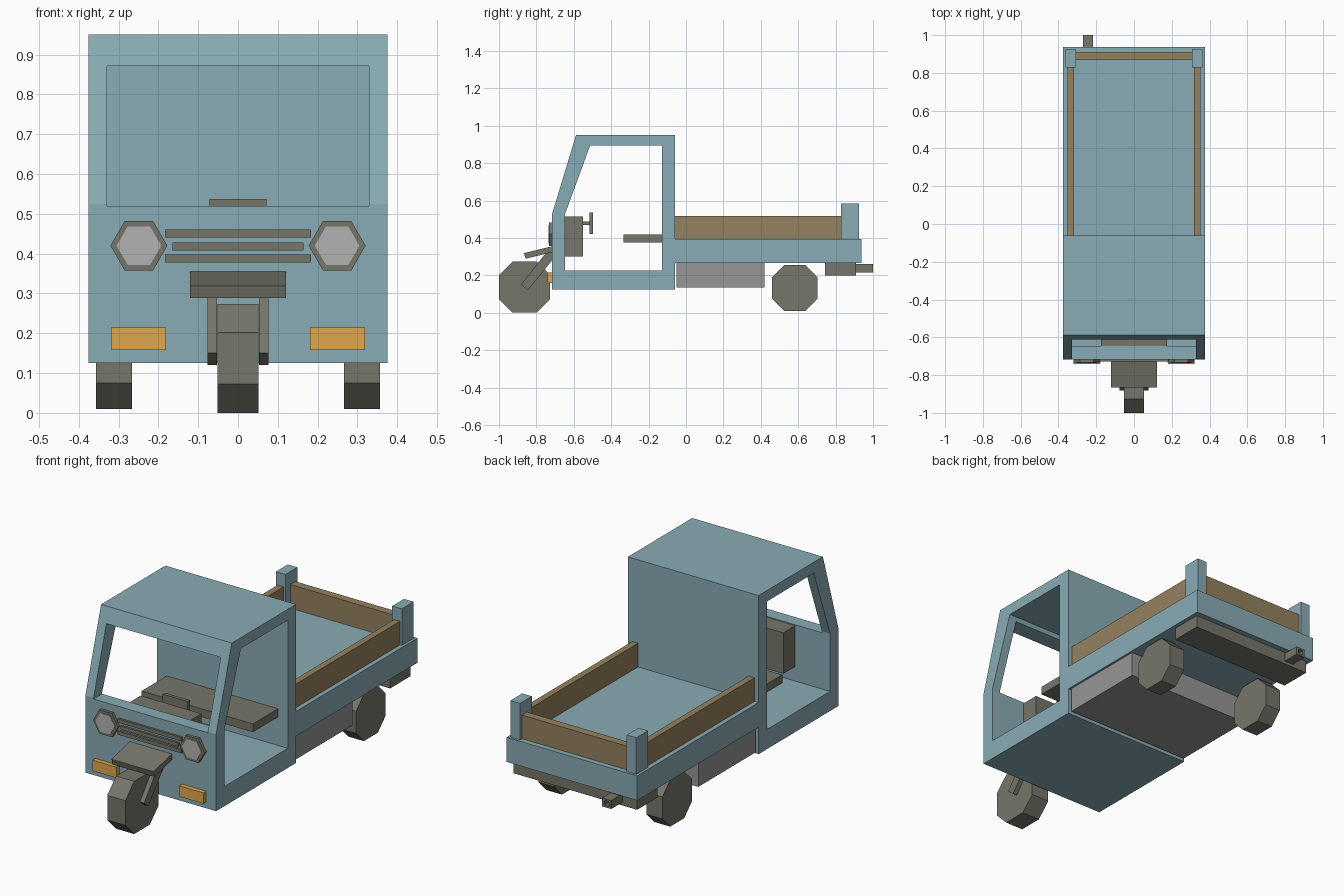
import bpy, bmesh, math

if "Cube" in bpy.data.objects:
    bpy.data.objects.remove(bpy.data.objects["Cube"])

COLOURS = {
    "blue": (0.25, 0.41, 0.46, 1), "dark": (0.18, 0.18, 0.145, 1),
    "wood": (0.30, 0.22, 0.115, 1), "orange": (0.73, 0.39, 0.075, 1),
    "steel": (0.31, 0.30, 0.30, 1), "lens": (0.45, 0.45, 0.45, 1),
}
MATS = {}
for key, rgba in COLOURS.items():
    MATS[key] = bpy.data.materials.new(key)
    MATS[key].diffuse_color = rgba


def prism(name, pts, a, b, colour, axis="x"):
    """Extrude a profile from a to b: (y, z) points along x, or (x, z) points along y."""
    place = (lambda p, t: (t, p[0], p[1])) if axis == "x" else (lambda p, t: (p[0], t, p[1]))
    bm = bmesh.new()
    ends = [[bm.verts.new(place(p, t)) for p in pts] for t in (a, b)]
    n = len(pts)
    for ring in ends:
        bm.faces.new(ring)
    for i in range(n):
        j = (i + 1) % n
        bm.faces.new((ends[0][i], ends[0][j], ends[1][j], ends[1][i]))
    bmesh.ops.recalc_face_normals(bm, faces=bm.faces)
    mesh = bpy.data.meshes.new(name)
    bm.to_mesh(mesh)
    bm.free()
    mesh.materials.append(MATS[colour])
    ob = bpy.data.objects.new(name, mesh)
    bpy.context.collection.objects.link(ob)
    return ob


def box(name, x, y, z, colour):
    pts = [(y[0], z[0]), (y[1], z[0]), (y[1], z[1]), (y[0], z[1])]
    return prism(name, pts, x[0], x[1], colour)


def cut(target, cutter):
    cutter.hide_render = True
    cutter.hide_viewport = True
    cutter.display_type = "WIRE"
    mod = target.modifiers.new("cut", "BOOLEAN")
    mod.operation = "DIFFERENCE"
    mod.solver = "EXACT"
    mod.object = cutter


def side(s, a, b):
    return sorted((s * a, s * b))


def wheel(name, x, y, z, r):
    k = 0.47 * r
    half = [(r, -k), (r, k), (k, r), (-k, r)]
    octagon = [(y + u, z + v) for u, v in half + [(-u, -v) for u, v in half]]
    prism(name, octagon, x[0], x[1], "dark")


def hexagon(x, z, r):
    return [(x + r * math.cos(i * math.pi / 3), z + r * math.sin(i * math.pi / 3)) for i in range(6)]


# Cab shell with open doorways and windscreen
cab = prism("cab", [(-0.717, 0.125), (-0.06, 0.125), (-0.06, 0.95), (-0.588, 0.95), (-0.717, 0.525)],
            -0.376, 0.376, "blue")
cut(cab, prism("doorway_cutter", [(-0.647, 0.227), (-0.128, 0.227), (-0.128, 0.893),
                                  (-0.513, 0.893), (-0.647, 0.527)], -0.5, 0.5, "blue"))
cut(cab, box("windscreen_cutter", (-0.329, 0.329), (-0.85, -0.4), (0.52, 0.872), "blue"))

# Cab interior
box("dashboard", (-0.175, 0.175), (-0.65, -0.55), (0.302, 0.515), "dark")
box("steering_column", (-0.012, 0.012), (-0.552, -0.51), (0.468, 0.488), "dark")
box("steering_wheel", (-0.072, 0.072), (-0.516, -0.497), (0.42, 0.537), "dark")
box("seat", (-0.32, 0.32), (-0.335, -0.125), (0.375, 0.418), "dark")

# Grille bars
for i, (w, z) in enumerate([(0.183, 0.388), (0.165, 0.418), (0.183, 0.451)]):
    box(f"grille_bar_{i + 1}", (-w, w), (-0.728, -0.715), (z - 0.0098, z + 0.0098), "dark")

# Load bed and underside box
box("load_bed", (-0.376, 0.376), (-0.06, 0.938), (0.265, 0.393), "blue")
box("underfloor_tank", (-0.365, 0.365), (-0.05, 0.42), (0.135, 0.267), "steel")
box("tail_board", (-0.31, 0.31), (0.868, 0.91), (0.39, 0.516), "wood")
box("rear_bumper", (-0.355, 0.355), (0.743, 0.909), (0.2, 0.267), "dark")

# Square exhaust with an open end
exhaust = box("exhaust_pipe", (-0.27, -0.217), (0.9, 1.0), (0.216, 0.26), "dark")
cut(exhaust, box("exhaust_cutter", (-0.257, -0.23), (0.96, 1.1), (0.226, 0.25), "dark"))

# Parts mirrored on both sides
for s, tag in ((-1, "left"), (1, "right")):
    prism(f"headlight_{tag}", hexagon(s * 0.249, 0.42, 0.0715), -0.733, -0.715, "dark", "y")
    prism(f"headlight_lens_{tag}", hexagon(s * 0.249, 0.42, 0.056), -0.736, -0.72, "lens", "y")
    box(f"indicator_{tag}", side(s, 0.181, 0.319), (-0.741, -0.715), (0.158, 0.214), "orange")
    box(f"side_board_{tag}", side(s, 0.318, 0.352), (-0.062, 0.835), (0.39, 0.516), "wood")
    box(f"corner_post_{tag}", side(s, 0.307, 0.362), (0.829, 0.926), (0.39, 0.583), "blue")
    wheel(f"rear_wheel_{tag}", side(s, 0.266, 0.357), 0.582, 0.132, 0.122)
    prism(f"front_fork_{tag}", [(-0.882, 0.15), (-0.845, 0.12), (-0.70, 0.30), (-0.70, 0.335),
                                (-0.745, 0.325)], *side(s, 0.053, 0.077), "dark")

# Front wheel and mudguard
wheel("front_wheel", (-0.052, 0.052), -0.863, 0.137, 0.137)
prism("front_mudguard", [(-0.866, 0.319), (-0.858, 0.289), (-0.70, 0.327), (-0.70, 0.359)],
      -0.121, 0.121, "dark")

for m in bpy.data.materials:
    if m.users and not m.is_grease_pencil:
        m.use_nodes = True
        m.node_tree.nodes["Principled BSDF"].inputs["Base Color"].default_value = m.diffuse_color
